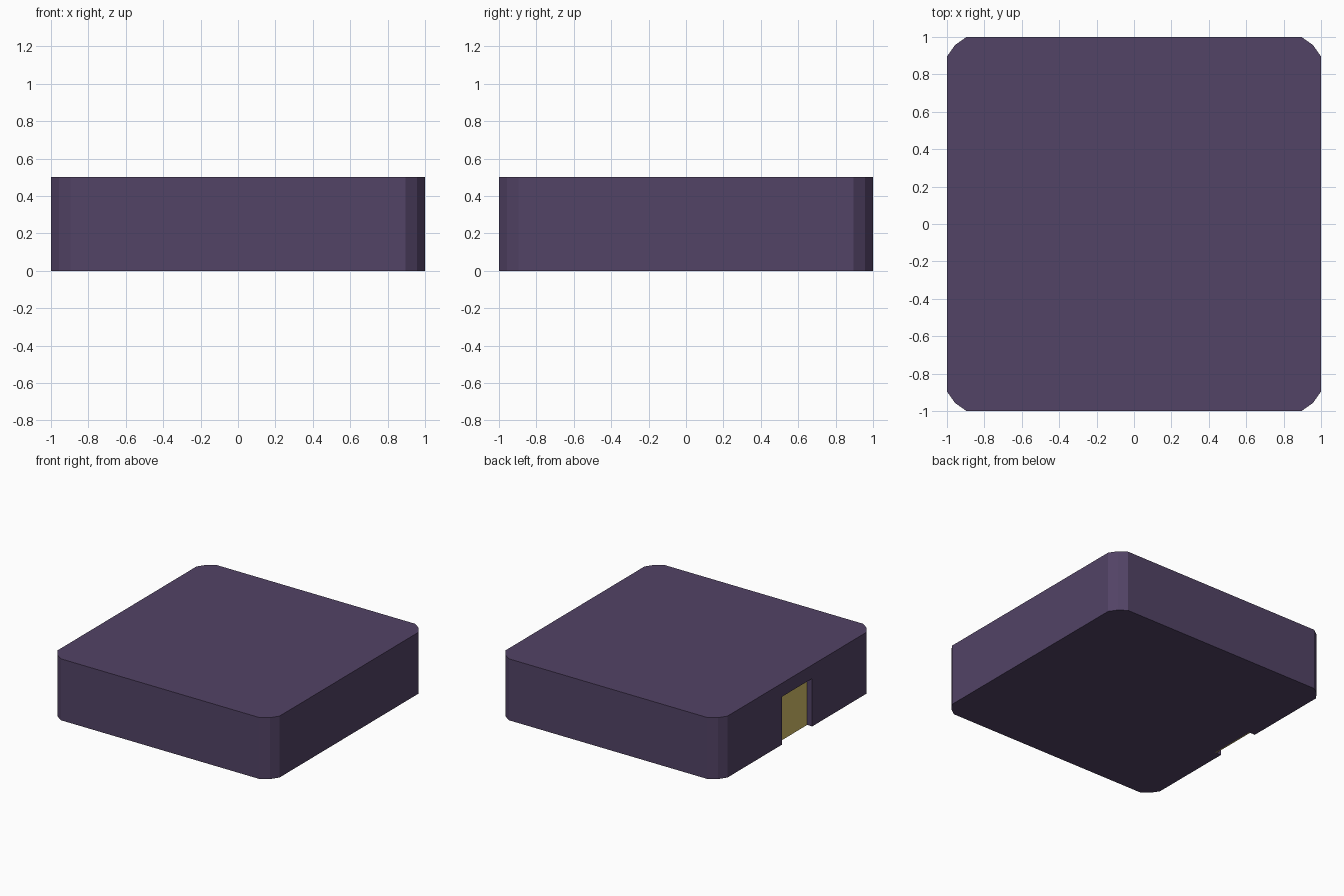
import bpy, bmesh

if "Cube" in bpy.data.objects:
    bpy.data.objects.remove(bpy.data.objects["Cube"])


def material(name, rgb):
    m = bpy.data.materials.new(name)
    m.diffuse_color = (*rgb, 1)
    m.use_nodes = True
    m.node_tree.nodes["Principled BSDF"].inputs["Base Color"].default_value = m.diffuse_color
    return m


def prism(name, outline, z0, z1, mat=None):
    """Extrude a flat outline from z0 up to z1."""
    bm = bmesh.new()
    face = bm.faces.new([bm.verts.new((x, y, z0)) for x, y in outline])
    top = bmesh.ops.extrude_face_region(bm, geom=[face])["geom"]
    bmesh.ops.translate(bm, vec=(0, 0, z1 - z0),
                        verts=[v for v in top if isinstance(v, bmesh.types.BMVert)])
    bmesh.ops.recalc_face_normals(bm, faces=bm.faces)
    mesh = bpy.data.meshes.new(name)
    bm.to_mesh(mesh)
    bm.free()
    ob = bpy.data.objects.new(name, mesh)
    bpy.context.collection.objects.link(ob)
    if mat:
        mesh.materials.append(mat)
    return ob


def rect(x0, x1, y0, y1):
    return [(x0, y0), (x1, y0), (x1, y1), (x0, y1)]


purple = material("purple", (0.085, 0.056, 0.132))
yellow = material("yellow", (0.66, 0.52, 0.14))

# Body: square slab, each corner rounded with two facets
corner = [(1, 0.895), (0.957, 0.957), (0.895, 1)]
outline = []
for _ in range(4):
    outline += corner
    corner = [(-y, x) for x, y in corner]
body = prism("body", outline, 0, 0.5, purple)

# Doorway recess in the left side, open at the bottom
half, height, back = 0.195, 0.39, -0.955
cutter = prism("doorway_cutter", rect(-1.2, back + 0.01, -half, half), -0.2, height, purple)
cutter.hide_render = True
cutter.hide_viewport = True
cut = body.modifiers.new("doorway", "BOOLEAN")
cut.operation = "DIFFERENCE"
cut.solver = "EXACT"
cut.object = cutter

# Door panel filling the back of the recess
prism("door_panel", rect(back, back + 0.01, -half, half), 0, height, yellow)
